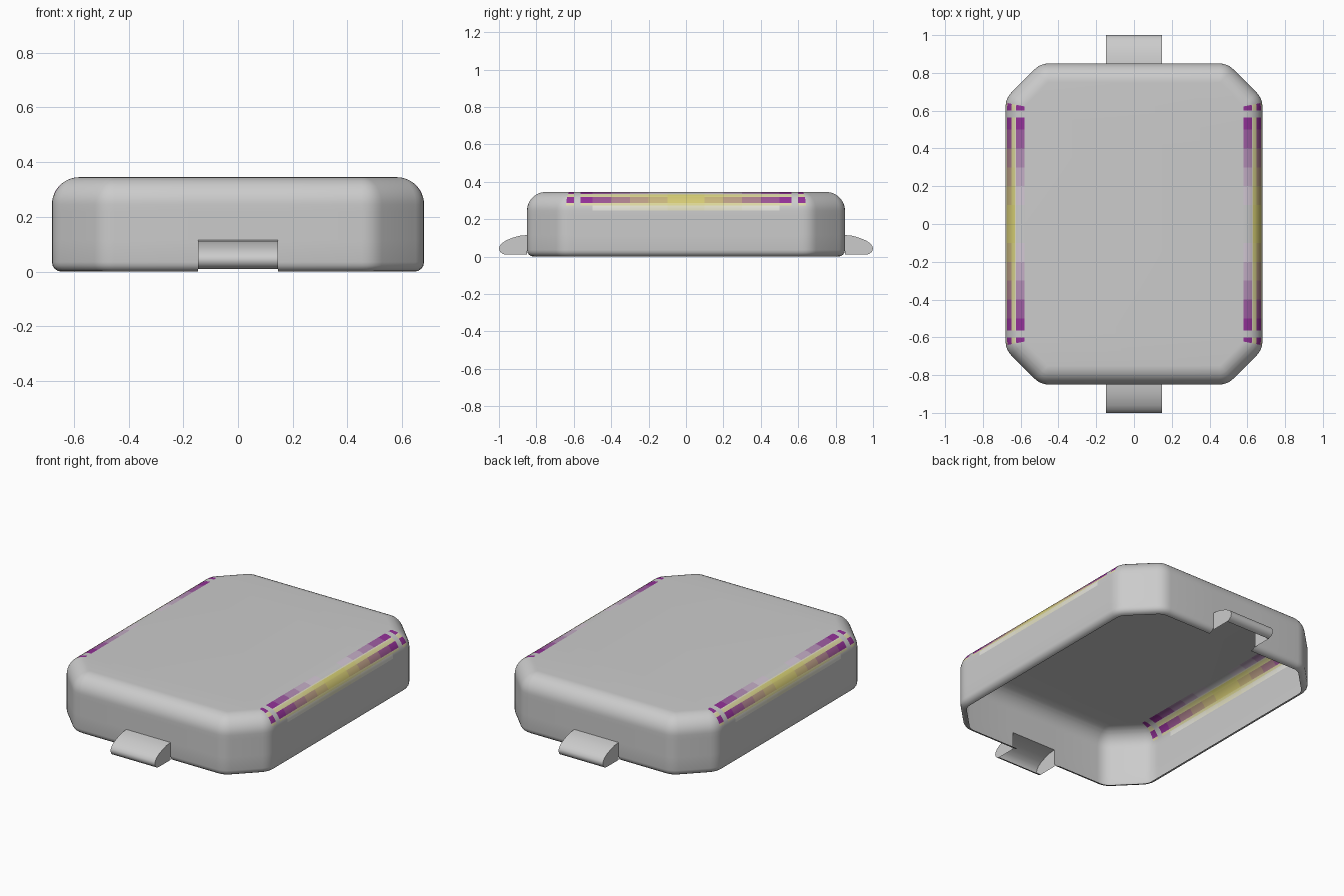
import bpy, bmesh
from math import sin, cos, tan, radians, pi

if "Cube" in bpy.data.objects:
    bpy.data.objects.remove(bpy.data.objects["Cube"])

HX, HY, TOP = 0.68, 0.85, 0.345      # half sizes and height of the shell
CX, CY = 0.495, 0.665                # where the corner chamfers start
R, EDGE, LIP = 0.105, 0.10, 0.035    # corner, top edge and bottom lip radii
TAB_W, TAB_H = 0.147, 0.115
PURPLE, YELLOW, GREY = (0.29, 0.03, 0.31), (0.70, 0.65, 0.16), (0.8, 0.8, 0.8)


def mix(a, b, t):
    return tuple(p + (q - p) * t for p, q in zip(a, b))


def finish(bm, name):
    me = bpy.data.meshes.new(name)
    bm.to_mesh(me)
    bm.free()
    ob = bpy.data.objects.new(name, me)
    bpy.context.collection.objects.link(ob)
    bpy.ops.object.select_all(action='DESELECT')
    ob.select_set(True)
    bpy.context.view_layer.objects.active = ob
    bpy.ops.object.shade_smooth_by_angle(angle=radians(35))
    return ob


# Outline: rounded octagon as (x, y, normal angle), counter-clockwise
def outline():
    t = R * tan(pi / 8)
    quarter = []
    ys = [0.0, 0.1, 0.2, 0.3, 0.4, 0.5, 0.565, 0.6]
    quarter += [(HX, y, 0.0) for y in ys]
    c1 = (HX - R, CY - t)
    c2 = (CX - t, HY - R)
    for c, start in ((c1, 0), (c2, 45)):
        for i in range(5):
            a = radians(start + 45 * i / 4)
            quarter.append((c[0] + R * cos(a), c[1] + R * sin(a), a))
    quarter += [(TAB_W, HY, pi / 2), (0.0, HY, pi / 2)]
    half = quarter + [(-x, y, pi - a) for x, y, a in quarter[-2::-1]]
    return half + [(-x, -y, a + pi) for x, y, a in half[1:-1]]


# Wall section as (inset, height), from the curled lip up to the flat top
section = [(LIP * (1 - sin(radians(a))), LIP * (1 - cos(radians(a))))
           for a in (0, 22.5, 45, 67.5, 90)]
section += [(0, TAB_H), (0, 0.18), (0, 0.22)]
ARC = [0, 8, 16, 24, 32, 40, 47, 52, 60, 64, 73, 82, 90]
section += [(EDGE * (1 - cos(radians(a))), TOP - EDGE * (1 - sin(radians(a))))
            for a in ARC]
FIRST_ARC = 8


# Stripe colour for a band of the top edge at a distance y along the side
def stripe(angle, y):
    y = abs(y)
    if y > 0.64 or 0.565 < y < 0.6:
        return None
    t = min(1, y / 0.5)
    if angle < 0:
        return None
    if angle < 16:
        return mix(YELLOW, GREY, 0.55 + 0.4 * t)
    if angle < 24:
        return mix(YELLOW, GREY, 0.2 + 0.2 * t)
    if angle < 47:
        return mix(YELLOW, PURPLE, t)
    if angle < 60:
        return mix(YELLOW, GREY, 0.35 * t)
    if angle < 64:
        return mix(YELLOW, GREY, 0.6)
    return mix(GREY, PURPLE, t)


# Open-bottomed case shell
pts = outline()
bm = bmesh.new()
rings = [[bm.verts.new((x - d * cos(a), y - d * sin(a), z)) for x, y, a in pts]
         for d, z in section]
n = len(pts)
colours = {}
for k in range(len(rings) - 1):
    lo, hi = rings[k], rings[k + 1]
    for i in range(n):
        j = (i + 1) % n
        mx, my = (pts[i][0] + pts[j][0]) / 2, (pts[i][1] + pts[j][1]) / 2
        # leave the wall open behind each tab
        if k < 5 and abs(mx) < TAB_W and abs(my) > HY - 0.01:
            continue
        f = bm.faces.new((lo[i], lo[j], hi[j], hi[i]))
        if abs(mx) > HX - 0.004 and k >= FIRST_ARC:
            a = (ARC[k - FIRST_ARC] + ARC[k - FIRST_ARC + 1]) / 2
            col = stripe(a, my)
            if col:
                key = tuple(round(c, 3) for c in col)
                f.material_index = colours.setdefault(key, len(colours) + 1)
bm.faces.new(rings[-1])
shell = finish(bm, "case_shell")
plain = bpy.data.materials.new("case_grey")
plain.diffuse_color = (*GREY, 1)
plain.use_nodes = True
plain.node_tree.nodes["Principled BSDF"].inputs["Base Color"].default_value = plain.diffuse_color
shell.data.materials.append(plain)
for key in colours:
    m = bpy.data.materials.new("stripe_colour")
    m.diffuse_color = (*key, 1)
    m.use_nodes = True
    m.node_tree.nodes["Principled BSDF"].inputs["Base Color"].default_value = m.diffuse_color
    shell.data.materials.append(m)

# Hollow finger tabs at front and back, open underneath
profile = [(0.85, TAB_H), (0.89, 0.111), (0.925, 0.101), (0.96, 0.087),
           (0.985, 0.071), (0.997, 0.055), (1.0, 0.042), (0.995, 0.027),
           (0.983, 0.016), (0.965, 0.01)]
for name, s in (("front_tab", -1), ("back_tab", 1)):
    bm = bmesh.new()
    sides = [[bm.verts.new((x, s * y, z)) for y, z in profile + [(0.85, 0.01)]]
             for x in (-TAB_W, TAB_W)]
    for i in range(len(profile) - 1):
        quad = [sides[0][i], sides[1][i], sides[1][i + 1], sides[0][i + 1]]
        bm.faces.new(quad if s < 0 else quad[::-1])
    bm.faces.new(sides[0] if s > 0 else sides[0][::-1])
    bm.faces.new(sides[1] if s < 0 else sides[1][::-1])
    bmesh.ops.recalc_face_normals(bm, faces=bm.faces)
    finish(bm, name)
